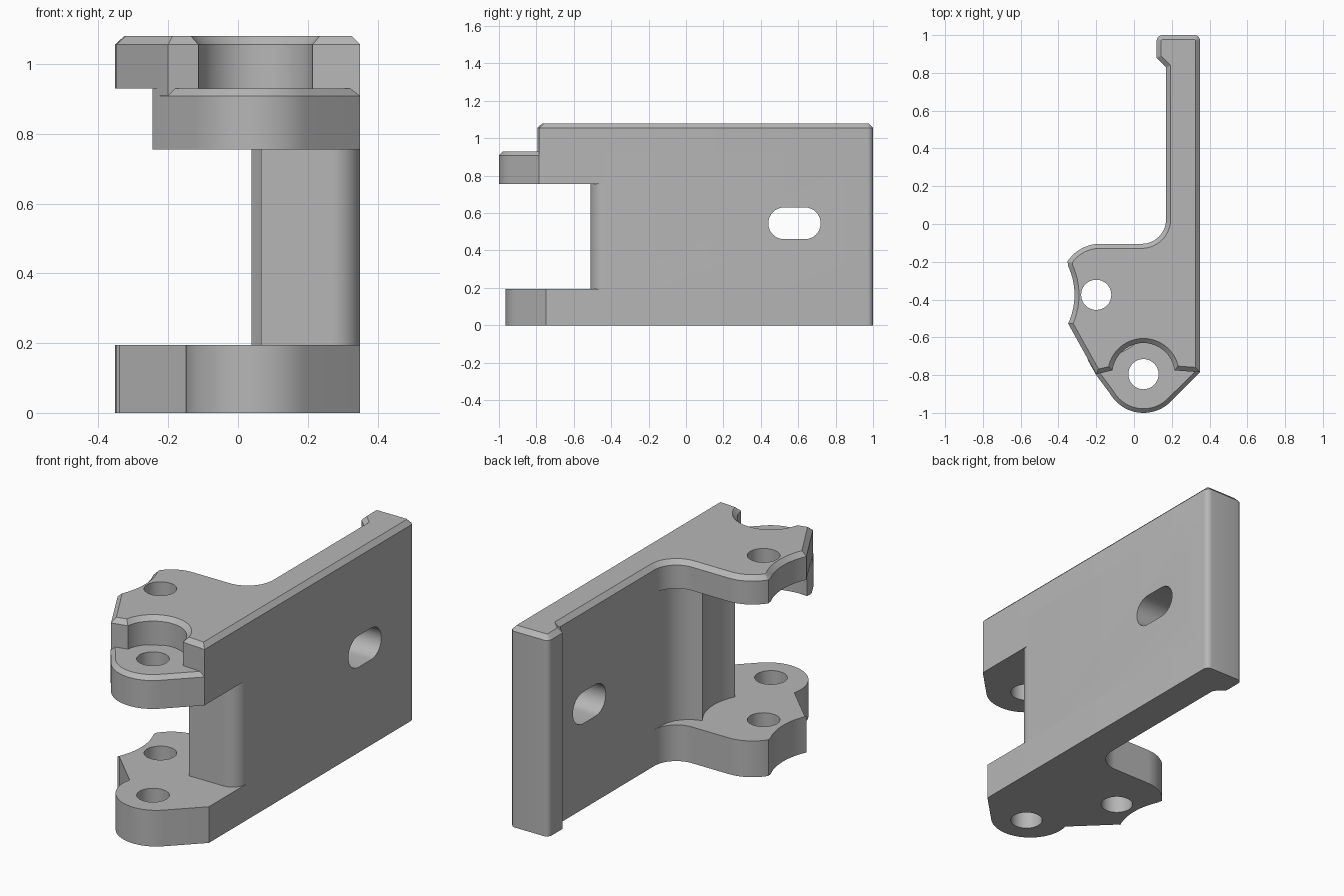
import bpy, bmesh
from math import sin, cos, radians

if "Cube" in bpy.data.objects:
    bpy.data.objects.remove(bpy.data.objects["Cube"], do_unlink=True)

grey = bpy.data.materials.new("plain grey")
grey.use_nodes = True
tone = (0.47, 0.47, 0.47, 1)
grey.diffuse_color = tone
grey.node_tree.nodes["Principled BSDF"].inputs["Base Color"].default_value = tone


def arc(centre, r, start, end, n=14):
    """Points along an arc, angles in degrees."""
    steps = [radians(start + (end - start) * i / n) for i in range(n + 1)]
    return [(centre[0] + r * cos(a), centre[1] + r * sin(a)) for a in steps]


def prism(name, outline, z0, z1, chamfer=0):
    """Extrude a plan outline, with an optional chamfer round the top."""
    bm = bmesh.new()
    base = bm.faces.new([bm.verts.new((x, y, z0)) for x, y in outline])
    base.normal_update()
    if base.normal.z > 0:
        base.normal_flip()
    grown = bmesh.ops.extrude_face_region(bm, geom=[base], use_keep_orig=True)["geom"]
    top = [g for g in grown if isinstance(g, bmesh.types.BMFace)][0]
    bmesh.ops.translate(bm, verts=top.verts[:], vec=(0, 0, z1 - chamfer - z0))
    bmesh.ops.recalc_face_normals(bm, faces=bm.faces[:])
    if chamfer:
        bmesh.ops.inset_region(bm, faces=[top], thickness=chamfer, use_even_offset=True)
        bmesh.ops.translate(bm, verts=top.verts[:], vec=(0, 0, chamfer))
    mesh = bpy.data.meshes.new(name)
    bm.to_mesh(mesh)
    bm.free()
    mesh.materials.append(grey)
    obj = bpy.data.objects.new(name, mesh)
    bpy.context.collection.objects.link(obj)
    return obj


def finish(obj, cutters):
    """Cut the holes, then smooth the curved sides."""
    bpy.ops.object.select_all(action="DESELECT")
    obj.select_set(True)
    bpy.context.view_layer.objects.active = obj
    for cutter in cutters:
        mod = obj.modifiers.new("hole", "BOOLEAN")
        mod.operation, mod.solver, mod.object = "DIFFERENCE", "EXACT", cutter
        bpy.ops.object.modifier_apply(modifier=mod.name)
    bpy.ops.object.shade_smooth_by_angle(angle=radians(25))


# Main pivots and plan sections
rear_pin, front_pin = (-0.2, -0.375), (0.05, -0.795)
TOP, STEP, LUG, BASE = 1.08, 0.93, 0.755, 0.195

# Back end of the wall with its rounded lip, running from right to left
wall_end = (arc((0.32, 0.97), 0.03, 0, 90, 6) + arc((0.15, 0.97), 0.03, 90, 180, 6)
            + [(0.12, 0.88), (0.17, 0.83)])
# Fillet from wall to ear, the rounded ear, and its scooped tip
ear = (arc((0.04, 0.025), 0.13, 0, -90) + arc((-0.18, -0.31), 0.205, 90, 147)
       + arc((-0.675, -0.375), 0.36, 25, -25))
# Straight step with a round pocket, left to right
pocket = [(-0.2, -0.795)] + arc(front_pin, 0.165, 173, 7, 24) + [(0.35, -0.785)]
# Swept clearance behind the lug, right to left
clearance = [(0.35, -0.4), (0.2, -0.4)] + arc(rear_pin, 0.31, -30, -98) + [(-0.245, -0.72)]

top_plate = prism("top_plate", wall_end + ear + pocket, STEP, TOP, 0.024)

column = prism("wall_and_column", wall_end
               + [(0.17, -0.02), (0.165, -0.07), (0.148, -0.115), (0.12, -0.15),
                  (0.08, -0.178)]
               + arc(rear_pin, 0.298, 37, -27) + arc((0.27, -0.43), 0.08, -90, 0),
               BASE, STEP)

base_plate = prism("base_plate", wall_end + ear + [(-0.34, -0.525)]
                   + arc((0.05, -0.765), 0.2, 166, 315, 24) + [(0.35, -0.748)], 0, BASE)

lug_front = prism("lug_front", clearance + [(-0.2, -0.8)]
                  + arc(front_pin, 0.205, 209, 315, 20) + [(0.35, -0.785)],
                  LUG, STEP, 0.022)
lug_rear = prism("lug_rear", clearance + pocket, LUG, STEP)

# Cutters for the two pin holes and the wall slot
pins = [prism(name, arc(p, 0.08, 0, 348.75, 31), -0.1, 1.2)
        for name, p in (("rear_pin_cutter", rear_pin), ("front_pin_cutter", front_pin))]
slot = prism("slot_cutter", arc((0, 0.635), 0.085, 0, 180, 16)
             + arc((0, 0.525), 0.085, 180, 360, 16), 0, 0.4)
slot.rotation_euler = (0, radians(90), 0)
slot.location = (0.05, 0, 0.545)
bpy.context.view_layer.update()

finish(top_plate, pins[:1])
finish(base_plate, pins)
finish(lug_front, pins[1:])
finish(lug_rear, [])
finish(column, [slot])
for cutter in pins + [slot]:
    bpy.data.objects.remove(cutter, do_unlink=True)
